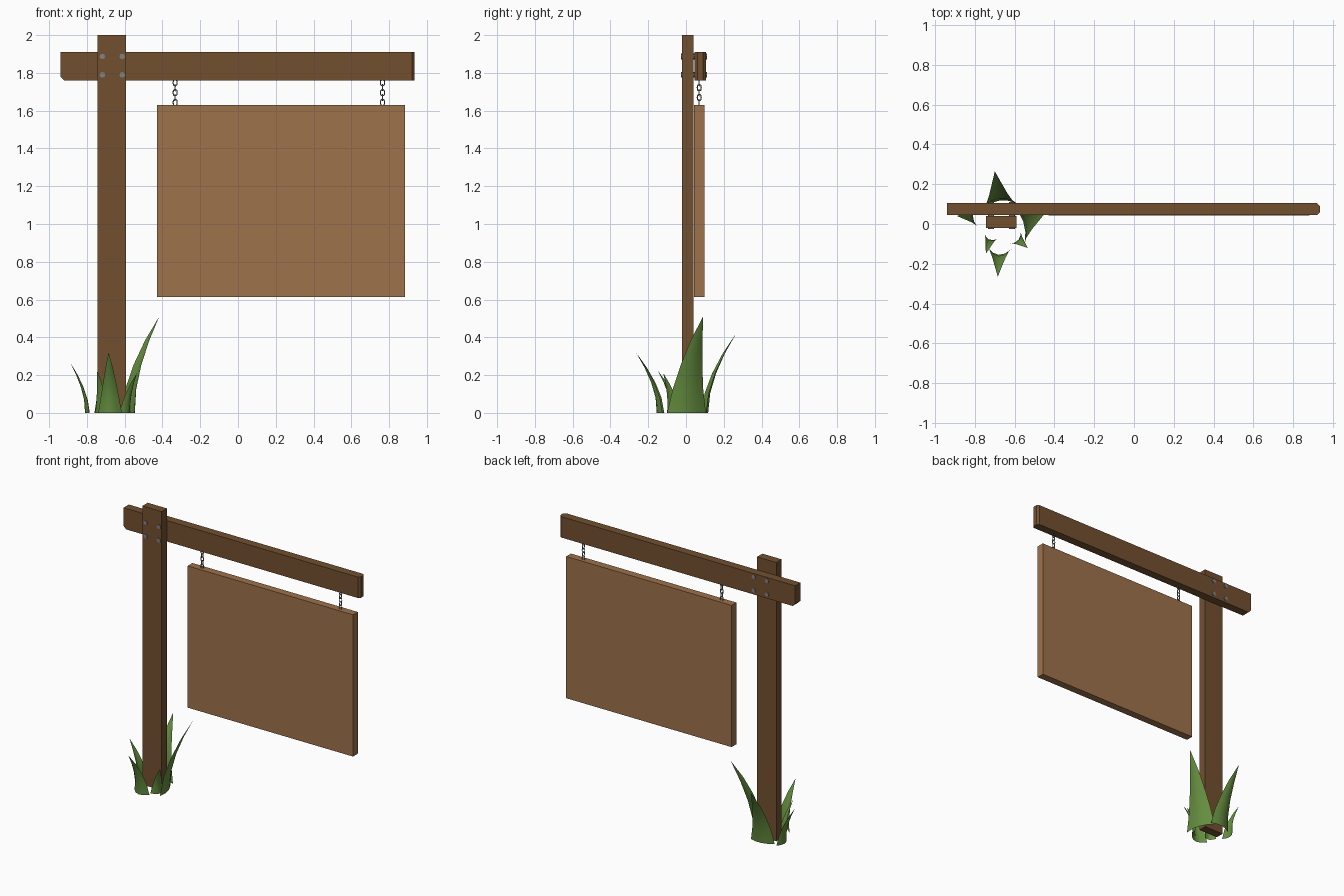
import bpy, bmesh, math
from mathutils import Vector

if "Cube" in bpy.data.objects:
    bpy.data.objects.remove(bpy.data.objects["Cube"])


def material(name, rgb):
    m = bpy.data.materials.new(name)
    m.diffuse_color = (*rgb, 1)
    m.use_nodes = True
    m.node_tree.nodes["Principled BSDF"].inputs["Base Color"].default_value = m.diffuse_color
    return m


DARK = material("dark_wood", (0.17, 0.08, 0.03))
LIGHT = material("light_wood", (0.34, 0.17, 0.07))
GREEN = material("grass_green", (0.13, 0.27, 0.05))
METAL = material("metal", (0.22, 0.22, 0.23))


def finish(name, bm, mat, smooth=False):
    bmesh.ops.recalc_face_normals(bm, faces=bm.faces)
    me = bpy.data.meshes.new(name)
    bm.to_mesh(me)
    bm.free()
    me.materials.append(mat)
    for p in me.polygons:
        p.use_smooth = smooth
    ob = bpy.data.objects.new(name, me)
    bpy.context.collection.objects.link(ob)
    return ob


def box_bm(lo, hi):
    bm = bmesh.new()
    bmesh.ops.create_cube(bm, size=1)
    lo, hi = Vector(lo), Vector(hi)
    for v in bm.verts:
        v.co = (lo + hi) / 2 + v.co * (hi - lo)
    return bm


def bevel_edges(bm, test, width):
    edges = [e for e in bm.edges if all(test(v.co) for v in e.verts)]
    bmesh.ops.bevel(bm, geom=edges, offset=width, segments=1, affect='EDGES')


# Post and hanging board
finish("post", box_bm((-0.745, -0.02, 0), (-0.592, 0.04, 2)), DARK)
finish("sign_board", box_bm((-0.43, 0.043, 0.613), (0.883, 0.097, 1.63)), LIGHT)

# Beam: chipped lower left end, chamfered upright corners on the right end
bm = box_bm((-0.94, 0.045, 1.76), (0.935, 0.105, 1.91))
bevel_edges(bm, lambda c: c.x < 0 and c.z < 1.8, 0.02)
for side in (1, -1):
    bevel_edges(bm, lambda c: c.x > 0.93 and (c.y - 0.075) * side > 0.02, 0.015)
finish("cross_beam", bm, DARK)

# Bolts running through post and beam
for i, (x, z) in enumerate((x, z) for x in (-0.718, -0.613) for z in (1.79, 1.887)):
    bpy.ops.mesh.primitive_cylinder_add(vertices=8, radius=0.015, depth=0.136,
                                        location=(x, 0.0425, z),
                                        rotation=(math.pi / 2, 0, 0))
    bolt = bpy.context.object
    bolt.name = f"bolt_{i + 1}"
    bolt.data.materials.append(METAL)


# Chains of stretched links, each turned a quarter from the last
def chain_link(name, x, y, z, turn):
    bpy.ops.mesh.primitive_torus_add(major_radius=0.0105, minor_radius=0.003,
                                     major_segments=12, minor_segments=6,
                                     location=(x, y, z),
                                     rotation=(math.pi / 2, 0, turn))
    ob = bpy.context.object
    ob.name = name
    for v in ob.data.vertices:
        v.co.y += math.copysign(0.006, v.co.y) if abs(v.co.y) > 1e-4 else 0
    ob.data.materials.append(METAL)
    bpy.ops.object.shade_smooth_by_angle()


for side, x in (("left", -0.333), ("right", 0.765)):
    for k in range(5):
        chain_link(f"{side}_chain_link_{k + 1}", x, 0.07, 1.643 + k * 0.0262,
                   k % 2 * math.pi / 2)


# Grass: sheet blades with a curved section, wrapped around the post foot
def blade(name, a, b, tip, bulge):
    a, b, tip = Vector((*a, 0)), Vector((*b, 0)), Vector(tip)
    mid, half = (a + b) / 2, (b - a) / 2
    out = half.cross(Vector((0, 0, 1))).normalized()
    if out.dot(mid - Vector((-0.67, 0.01, 0))) < 0:
        out = -out
    bm = bmesh.new()
    rows = []
    for t in (0, 0.25, 0.5, 0.75):
        w = (1 - t) ** 0.85
        c = mid + (tip - mid) * t ** 1.7
        c.z = tip.z * t
        rows.append([bm.verts.new(c + half * s * w + out * bulge * (1 - s * s) * w)
                     for s in (-1, -0.5, 0, 0.5, 1)])
    end = bm.verts.new(tip)
    for lower, upper in zip(rows, rows[1:]):
        for i in range(4):
            bm.faces.new((lower[i], lower[i + 1], upper[i + 1], upper[i]))
    for i in range(4):
        bm.faces.new((rows[-1][i], rows[-1][i + 1], end))
    finish(name, bm, GREEN, True)


blade("grass_right", (-0.55, -0.10), (-0.62, 0.105), (-0.417, 0.09, 0.51), 0.03)
blade("grass_back", (-0.76, 0.08), (-0.59, 0.105), (-0.70, 0.265, 0.42), 0.025)
blade("grass_left", (-0.787, -0.015), (-0.785, 0.095), (-0.89, 0.04, 0.27), 0.024)
blade("grass_front", (-0.74, -0.115), (-0.615, -0.125), (-0.685, -0.265, 0.32), 0.035)
blade("grass_front_left", (-0.755, -0.04), (-0.685, -0.075), (-0.745, -0.15, 0.225), 0.022)
blade("grass_front_right", (-0.57, -0.03), (-0.625, -0.10), (-0.535, -0.12, 0.21), 0.022)
